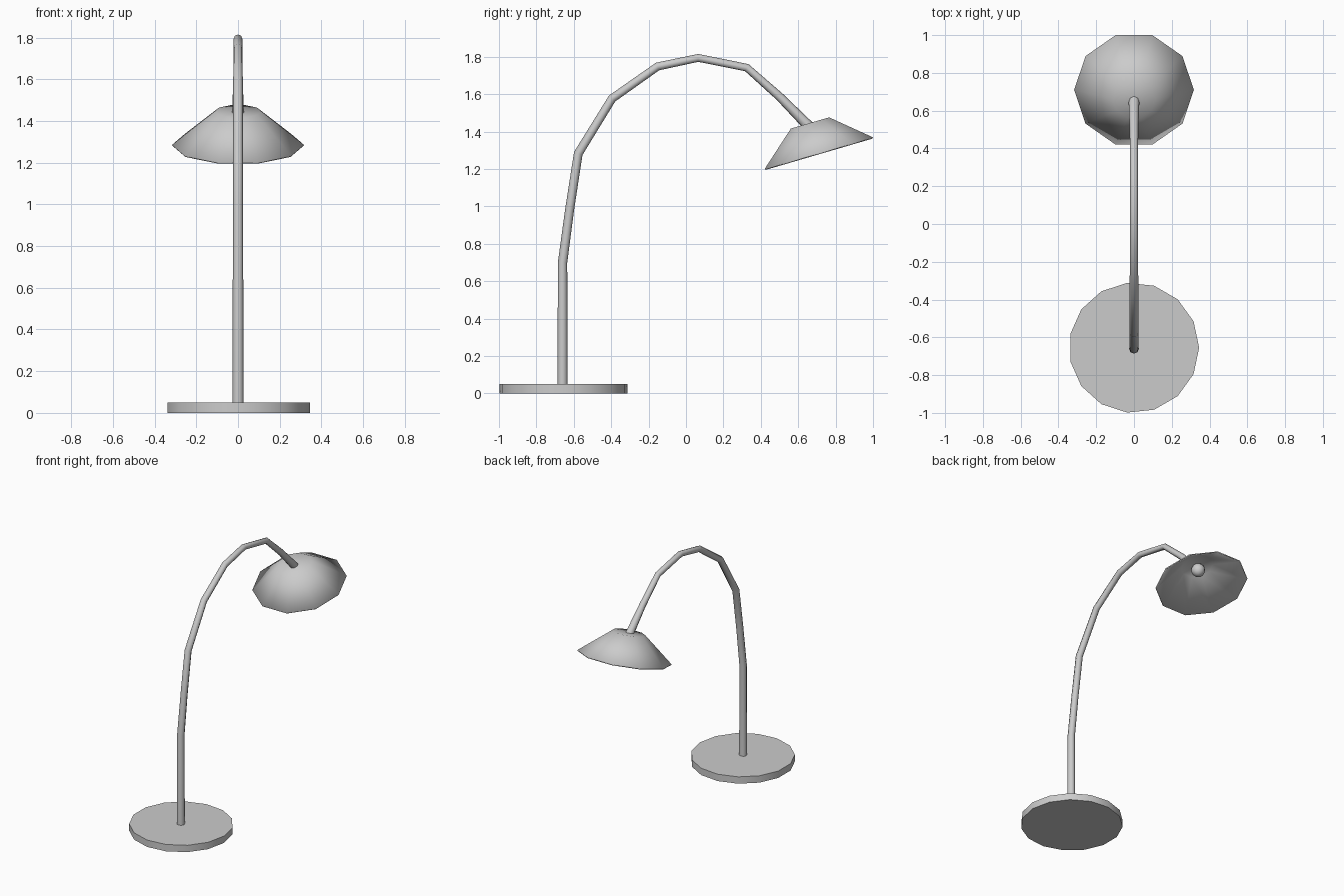
import bpy, bmesh, math
from mathutils import Matrix

if "Cube" in bpy.data.objects:
    bpy.data.objects.remove(bpy.data.objects["Cube"])


def link(name, data):
    ob = bpy.data.objects.new(name, data)
    bpy.context.collection.objects.link(ob)
    return ob


def smooth(ob, angle):
    bpy.ops.object.select_all(action='DESELECT')
    ob.select_set(True)
    bpy.context.view_layer.objects.active = ob
    bpy.ops.object.shade_smooth_by_angle(angle=math.radians(angle))


def lathe(name, profile, sides, cap_bottom=True):
    """Stack polygon rings (radius, z), first corner on +x, and bridge them."""
    bm = bmesh.new()
    rings = []
    for r, z in profile:
        rings.append([bm.verts.new((r * math.cos(math.tau * i / sides),
                                    r * math.sin(math.tau * i / sides), z))
                      for i in range(sides)])
    for a, b in zip(rings, rings[1:]):
        for i in range(sides):
            j = (i + 1) % sides
            bm.faces.new((a[i], a[j], b[j], b[i]))
    bm.faces.new(rings[-1])
    if cap_bottom:
        bm.faces.new(rings[0][::-1])
    me = bpy.data.meshes.new(name)
    bm.to_mesh(me)
    bm.free()
    return link(name, me)


# Base disc
base = lathe("base", [(0.345, 0), (0.345, 0.05)], 15)
base.location = (0, -0.655, 0)
smooth(base, 30)

# Bent gooseneck arm: (y, z, radius)
path = [(-0.66, 0.04, 0.027), (-0.66, 0.70, 0.025), (-0.622, 0.985, 0.024),
        (-0.576, 1.283, 0.024), (-0.395, 1.577, 0.023), (-0.152, 1.748, 0.022),
        (0.065, 1.794, 0.021), (0.325, 1.742, 0.021), (0.50, 1.587, 0.023),
        (0.665, 1.42, 0.029)]
curve = bpy.data.curves.new("arm", 'CURVE')
curve.dimensions = '3D'
curve.bevel_depth = 1.0
curve.bevel_resolution = 2
curve.use_fill_caps = True
spline = curve.splines.new('POLY')
spline.points.add(len(path) - 1)
for p, (y, z, r) in zip(spline.points, path):
    p.co = (0, y, z, 1)
    p.radius = r
spline.use_smooth = True
link("arm", curve)

# Tilted ten-sided shade, open at the bottom
tilt = Matrix.Translation((0, 0.71, 1.285)) @ Matrix.Rotation(math.radians(16.3), 4, 'X')
shade = lathe("shade", [(0.317, 0), (0.112, 0.168)], 10, cap_bottom=False)
shade.matrix_world = tilt
smooth(shade, 60)
mod = shade.modifiers.new("thickness", 'SOLIDIFY')
mod.thickness = 0.008
mod.offset = -1

# Bulb under the shade's top
bm = bmesh.new()
bmesh.ops.create_uvsphere(bm, u_segments=12, v_segments=8, radius=0.047)
me = bpy.data.meshes.new("bulb")
bm.to_mesh(me)
bm.free()
bulb = link("bulb", me)
bulb.matrix_world = tilt @ Matrix.Translation((0, 0, 0.122))
smooth(bulb, 60)
